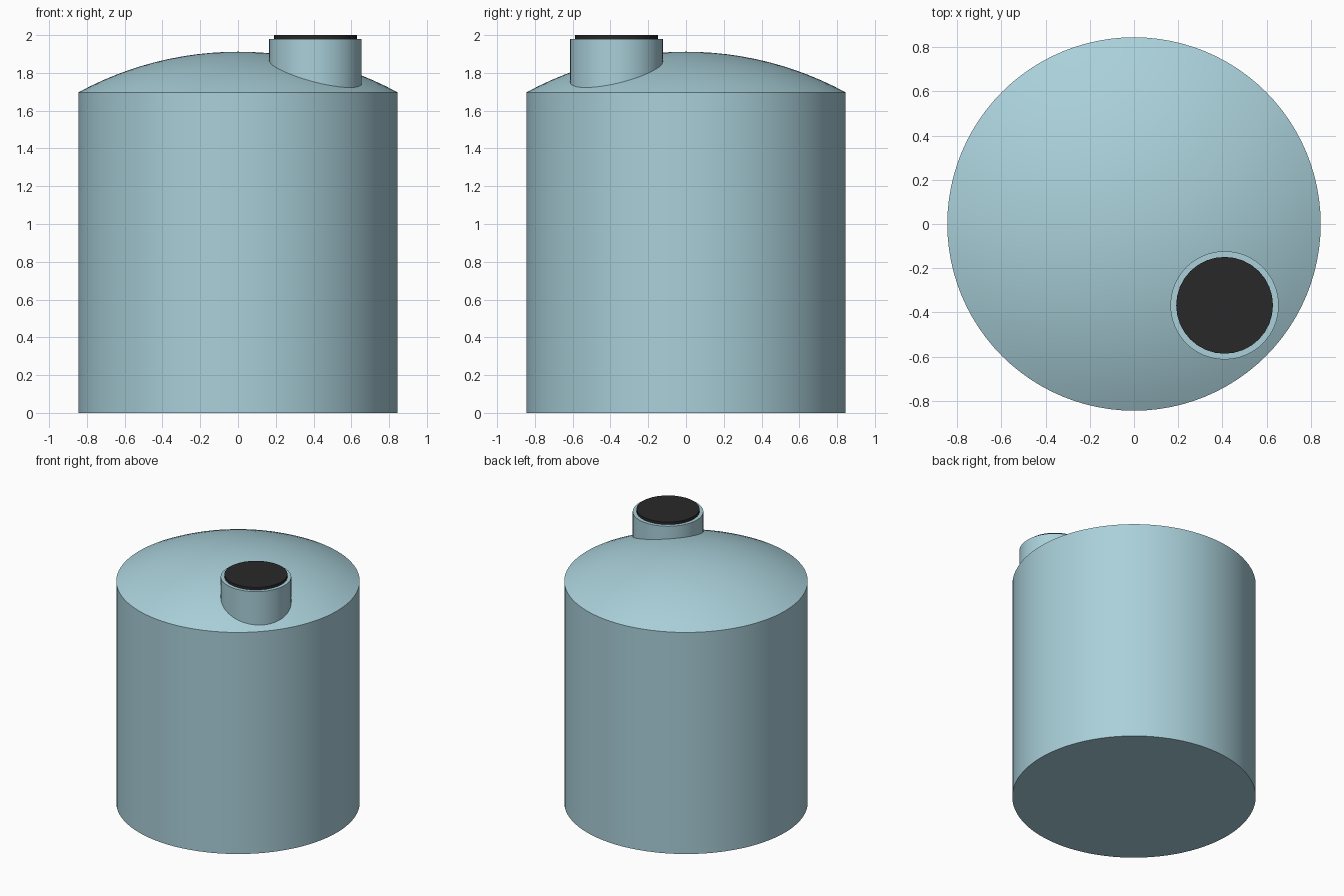
import bpy, bmesh, math

if "Cube" in bpy.data.objects:
    bpy.data.objects.remove(bpy.data.objects["Cube"])

R, WALL, TOP = 0.845, 1.697, 1.912      # tank radius, wall height, dome height
NX, NY = 0.41, -0.368                   # filler neck centre


def material(name, color):
    m = bpy.data.materials.new(name)
    m.diffuse_color = (*color, 1)
    m.use_nodes = True
    m.node_tree.nodes["Principled BSDF"].inputs["Base Color"].default_value = m.diffuse_color
    return m


def lathe(name, profile, sides, mat, loc=(0, 0, 0)):
    """Revolve an (r, z) profile running from axis to axis."""
    bm = bmesh.new()
    rings = []
    for r, z in profile:
        if r == 0:
            rings.append([bm.verts.new((0, 0, z))] * sides)
        else:
            rings.append([bm.verts.new((r * math.cos(2 * math.pi * i / sides),
                                        r * math.sin(2 * math.pi * i / sides), z))
                          for i in range(sides)])
    for a, b in zip(rings, rings[1:]):
        for i in range(sides):
            j = (i + 1) % sides
            bm.faces.new(dict.fromkeys((a[i], a[j], b[j], b[i])))
    bmesh.ops.recalc_face_normals(bm, faces=bm.faces)
    me = bpy.data.meshes.new(name)
    bm.to_mesh(me)
    bm.free()
    me.materials.append(mat)
    ob = bpy.data.objects.new(name, me)
    ob.location = loc
    bpy.context.collection.objects.link(ob)
    bpy.ops.object.select_all(action='DESELECT')
    ob.select_set(True)
    bpy.context.view_layer.objects.active = ob
    bpy.ops.object.shade_smooth_by_angle(angle=math.radians(35))
    return ob


blue = material("pale_blue_plastic", (0.40, 0.63, 0.70))
black = material("black_plastic", (0.022, 0.022, 0.022))

# Tank: straight wall closed by a shallow spherical dome
rise = TOP - WALL
sphere_r = (R * R + rise * rise) / (2 * rise)
half = math.asin(R / sphere_r)
steps = 12
dome = []
for k in range(steps):
    a = half * (1 - k / steps)
    dome.append((sphere_r * math.sin(a), TOP - sphere_r * (1 - math.cos(a))))
lathe("tank_body", [(0, 0), (R, 0)] + dome + [(0, TOP)], 96, blue)

# Filler neck rising out of the dome
lathe("filler_neck", [(0, 1.715), (0.245, 1.715), (0.245, 1.98), (0, 1.98)],
      64, blue, (NX, NY, 0))

# Lid on the neck
lathe("filler_lid", [(0, 1.96), (0.219, 1.96), (0.219, 2.0), (0, 2.0)],
      32, black, (NX, NY, 0))
